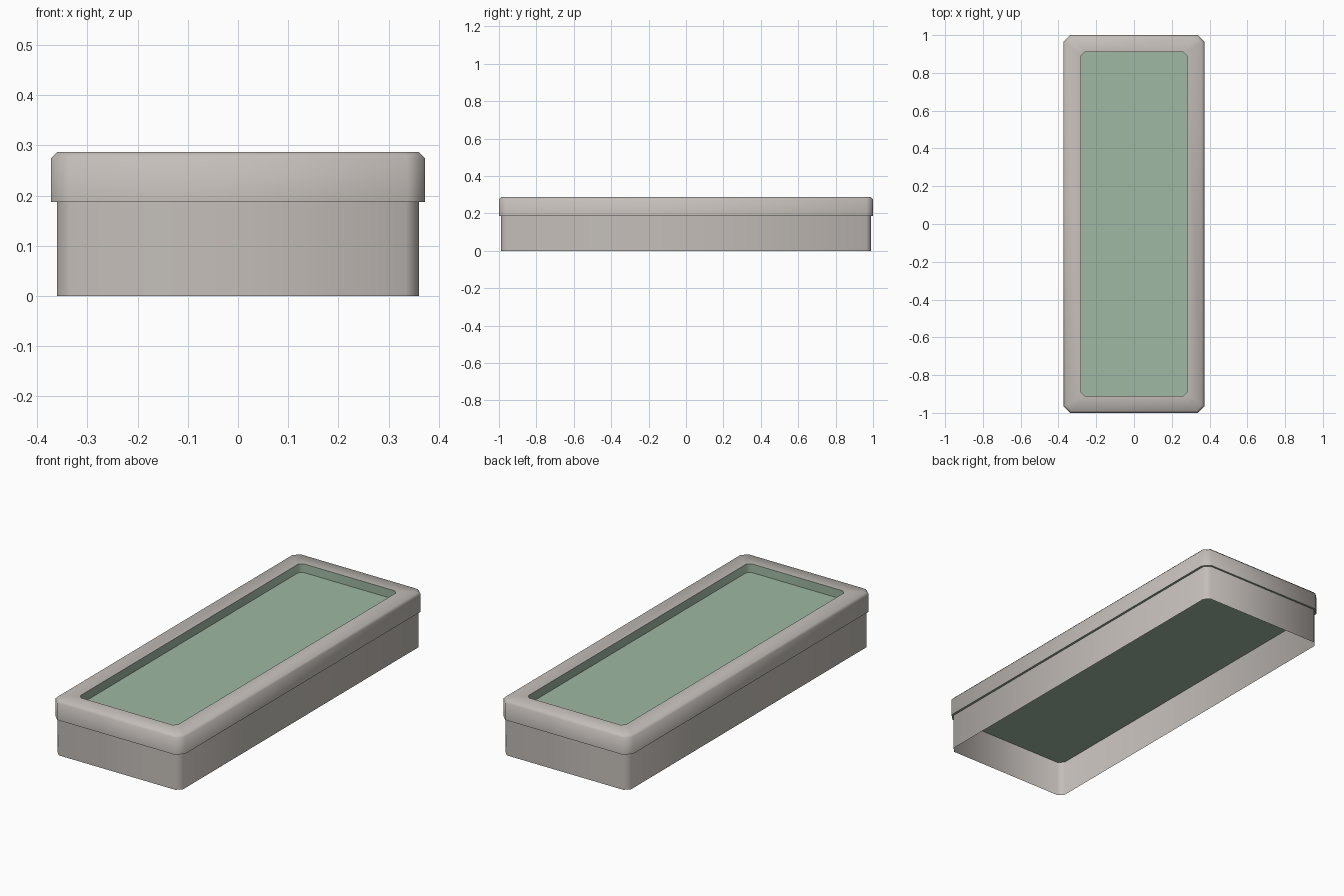
import bpy, math

if "Cube" in bpy.data.objects:
    bpy.data.objects.remove(bpy.data.objects["Cube"])


def material(name, rgb):
    m = bpy.data.materials.new(name)
    m.diffuse_color = (*rgb, 1.0)
    m.use_nodes = True
    m.node_tree.nodes["Principled BSDF"].inputs["Base Color"].default_value = m.diffuse_color
    return m


STONE = material("warm_grey", (0.55, 0.515, 0.485))
GREEN = material("soft_green", (0.345, 0.48, 0.365))


def loop(hx, hy, c, z):
    """Rectangle with cut corners, counter-clockwise seen from above."""
    pts = [(hx, -hy + c), (hx, hy - c), (hx - c, hy), (-hx + c, hy),
           (-hx, hy - c), (-hx, -hy + c), (-hx + c, -hy), (hx - c, -hy)]
    return [(x, y, z) for x, y in pts]


def stack(name, loops, strip_mats, cap_start=None, cap_end=None):
    """Join successive loops with strips of faces, with optional caps."""
    n = len(loops[0])
    verts = [p for l in loops for p in l]
    faces, mats = [], []
    for k, mat in enumerate(strip_mats):
        a, b = k * n, (k + 1) * n
        for i in range(n):
            j = (i + 1) % n
            faces.append((a + i, a + j, b + j, b + i))
            mats.append(mat)
    if cap_start is not None:
        faces.append(tuple(reversed(range(n))))
        mats.append(cap_start)
    if cap_end is not None:
        last = (len(loops) - 1) * n
        faces.append(tuple(range(last, last + n)))
        mats.append(cap_end)
    me = bpy.data.meshes.new(name)
    me.from_pydata(verts, [], faces)
    me.materials.append(STONE)
    me.materials.append(GREEN)
    for p, m in zip(me.polygons, mats):
        p.material_index = m
    ob = bpy.data.objects.new(name, me)
    bpy.context.collection.objects.link(ob)
    bpy.context.view_layer.objects.active = ob
    ob.select_set(True)
    bpy.ops.object.shade_smooth_by_angle(angle=math.radians(50))
    ob.select_set(False)
    return ob


# Thin side walls, open underneath
stack("side_walls", [loop(0.36, 0.99, 0.026, 0.0),
                     loop(0.36, 0.99, 0.026, 0.187)], [0])

# Overhanging rim with bevelled top, green recess and green underside
stack("rim_and_bed", [loop(0.372, 1.0, 0.035, 0.187),
                      loop(0.372, 1.0, 0.035, 0.275),
                      loop(0.36, 0.988, 0.028, 0.287),
                      loop(0.28, 0.91, 0.018, 0.287),
                      loop(0.28, 0.91, 0.018, 0.242)],
      [0, 0, 0, 1], cap_start=1, cap_end=1)
